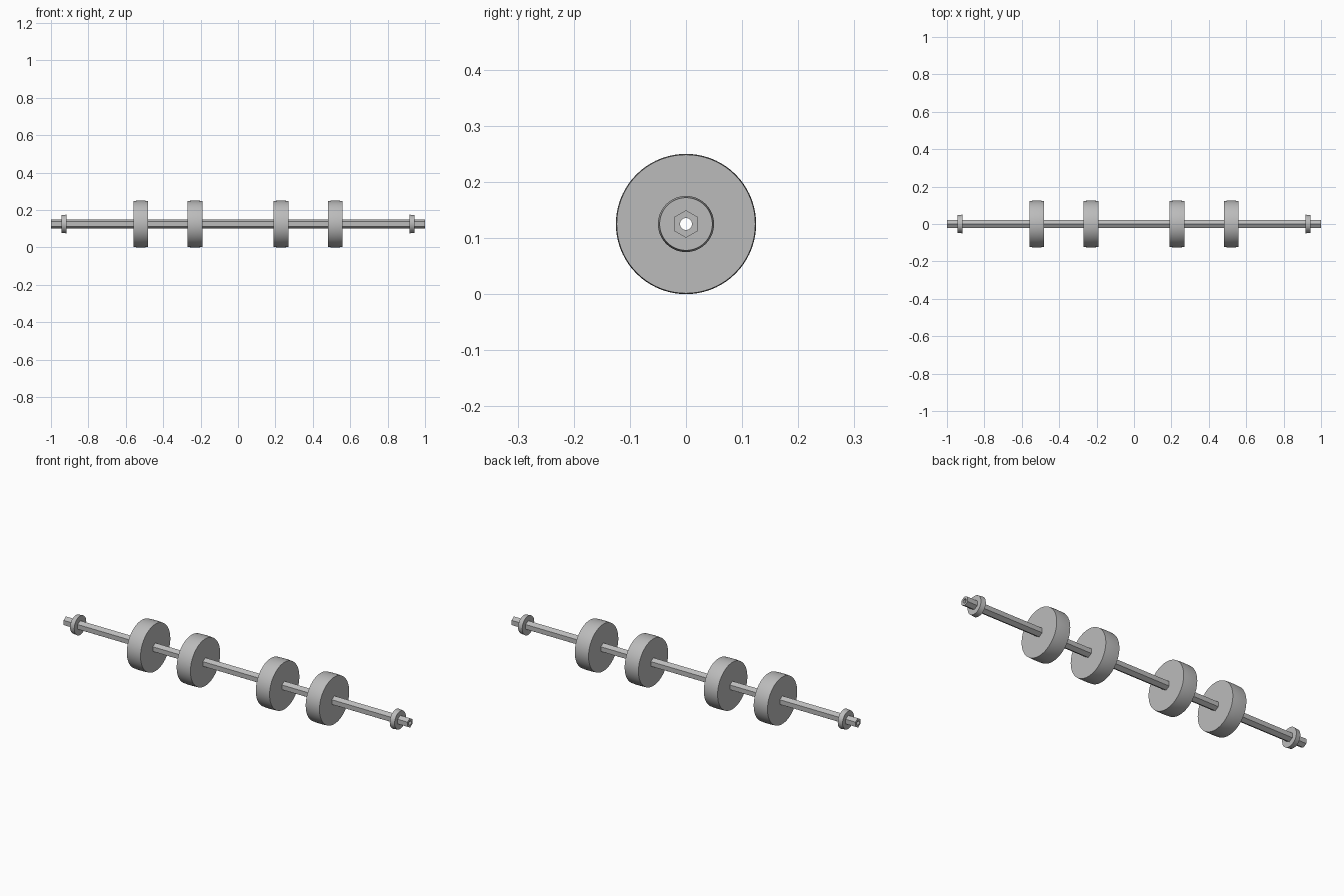
import bpy, bmesh, math

if "Cube" in bpy.data.objects:
    bpy.data.objects.remove(bpy.data.objects["Cube"])

AXIS_Z = 0.125          # height of the axle centre line
HEX_R = 0.0245          # hex corner radius
BORE_R = 0.0107

steel = bpy.data.materials.new("plain grey")
steel.diffuse_color = (0.5, 0.5, 0.5, 1)
steel.use_nodes = True
steel.node_tree.nodes["Principled BSDF"].inputs["Base Color"].default_value = steel.diffuse_color


def hex_radius(a):
    """Radius of a hexagon outline (corner pointing up) at angle a."""
    step = math.pi / 3
    return HEX_R * math.cos(step / 2) / math.cos(a % step - step / 2)


def lathe(name, profile, segments, x=0.0, mirror=1):
    """Spin a closed (x, radius) profile round the X axis; radius may be a function of angle."""
    bm = bmesh.new()
    rings = []
    for i in range(segments):
        a = 2 * math.pi * i / segments
        ring = []
        for px, r in profile:
            r = r(a) if callable(r) else r
            ring.append(bm.verts.new((px * mirror, r * math.sin(a), r * math.cos(a))))
        rings.append(ring)
    n = len(profile)
    for i in range(segments):
        p, q = rings[i], rings[(i + 1) % segments]
        for j in range(n):
            k = (j + 1) % n
            bm.faces.new((p[j], p[k], q[k], q[j]))
    bmesh.ops.recalc_face_normals(bm, faces=bm.faces)
    mesh = bpy.data.meshes.new(name)
    bm.to_mesh(mesh)
    bm.free()
    mesh.materials.append(steel)
    ob = bpy.data.objects.new(name, mesh)
    ob.location = (x, 0, AXIS_Z)
    bpy.context.collection.objects.link(ob)
    bpy.ops.object.select_all(action='DESELECT')
    ob.select_set(True)
    bpy.context.view_layer.objects.active = ob
    bpy.ops.object.shade_smooth_by_angle(angle=math.radians(25))
    return ob


# Hexagonal axle with a round bore right through
lathe("hex_axle", [(-1, BORE_R), (-1, hex_radius), (1, hex_radius), (1, BORE_R)], 24)

# Four slightly crowned rollers
roller = [(-0.04, 0.018), (-0.04, 0.1235), (-0.02, 0.1247), (0, 0.125),
          (0.02, 0.1247), (0.04, 0.1235), (0.04, 0.018)]
for i, x in enumerate((-0.52, -0.23, 0.23, 0.52)):
    lathe(f"roller_{i + 1}", roller, 72, x)

# Tapered end collars, narrower on the outside
collar = [(-0.013, 0.018), (-0.013, 0.05), (0.013, 0.047), (0.013, 0.018)]
for side, label in ((-1, "left"), (1, "right")):
    lathe(f"{label}_collar", collar, 48, side * 0.93, side)
